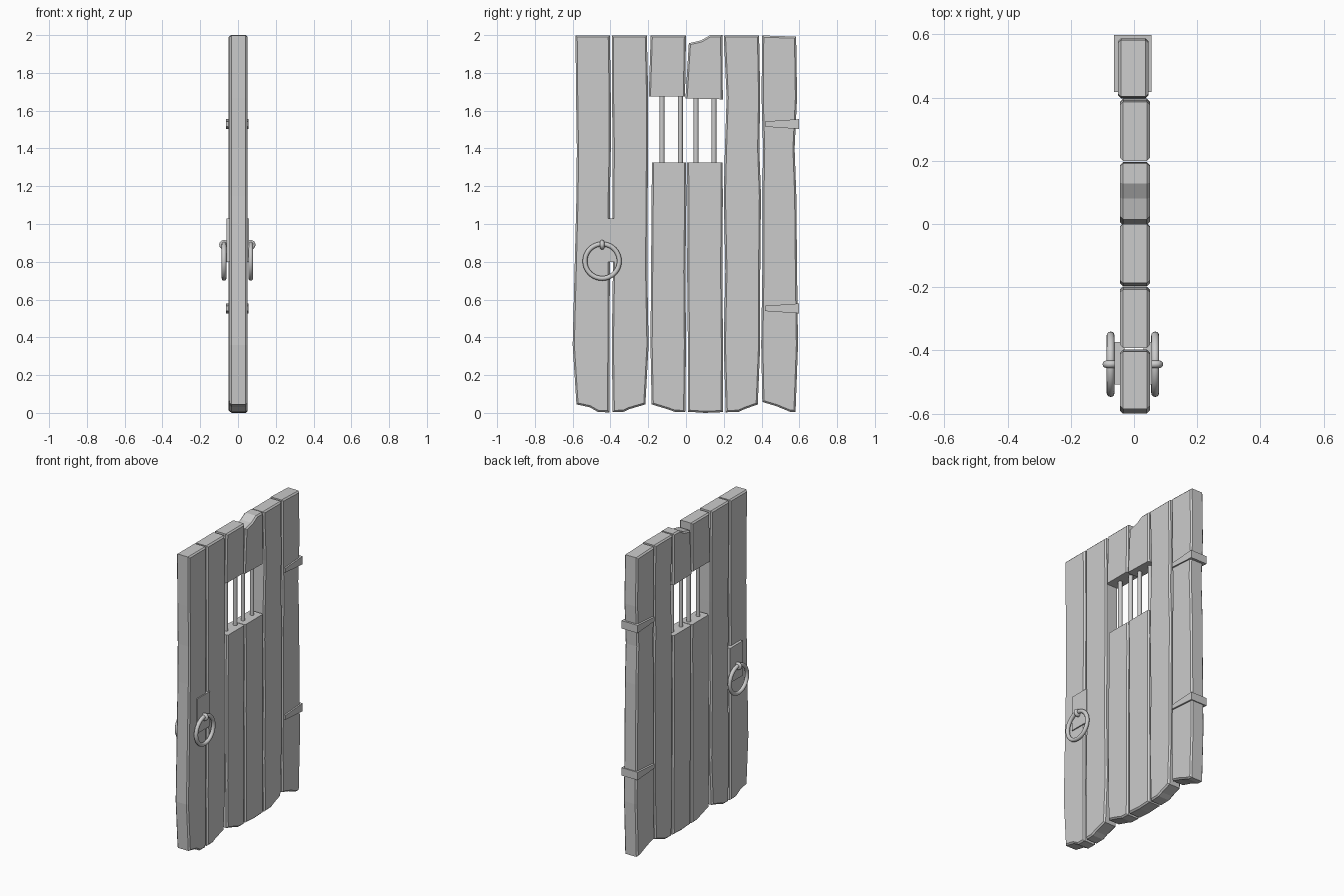
import bpy, bmesh, math

if "Cube" in bpy.data.objects:
    bpy.data.objects.remove(bpy.data.objects["Cube"])

LEVELS = [1.67, 1.4, 1.15, 0.75, 0.36]


def prism(name, outline, x0, x1, bevel=0.0):
    """Extrude a (y, z) outline through x; bevel its rims except at the window."""
    bm = bmesh.new()
    front = [bm.verts.new((x0, y, z)) for y, z in outline]
    back = [bm.verts.new((x1, y, z)) for y, z in outline]
    n = len(outline)
    rims = [bm.faces.new(front), bm.faces.new(back[::-1])]
    for i in range(n):
        j = (i + 1) % n
        bm.faces.new((front[j], front[i], back[i], back[j]))
    bmesh.ops.recalc_face_normals(bm, faces=bm.faces)
    if bevel:
        edges = [e for f in rims for e in f.edges
                 if not all(1.3 < v.co.z < 1.69 and -0.21 < v.co.y < 0.197 for v in e.verts)
                 or abs(e.verts[0].co.z - e.verts[1].co.z) > 0.1]
        bmesh.ops.bevel(bm, geom=edges, offset=bevel, segments=1,
                        affect='EDGES', profile=0.5)
    mesh = bpy.data.meshes.new(name)
    bm.to_mesh(mesh)
    bm.free()
    ob = bpy.data.objects.new(name, mesh)
    bpy.context.collection.objects.link(ob)
    return ob


def plank(name, top, left, right, bottom, levels=LEVELS, x0=-0.044, x1=0.05):
    """top runs left to right, bottom runs right to left."""
    outline = top + list(zip(right, levels)) + bottom + list(zip(left, levels))[::-1]
    prism(name, outline, x0, x1, 0.009)


# Full-height planks
plank("plank_1", [(-0.585, 1.998), (-0.403, 1.998)],
      [-0.582, -0.578, -0.58, -0.59, -0.6],
      [-0.398, -0.398, -0.403, -0.403, -0.405],
      [(-0.406, 0.003), (-0.465, 0.004), (-0.51, 0.03), (-0.58, 0.045)])
plank("plank_2", [(-0.392, 1.998), (-0.207, 1.998)],
      [-0.392, -0.388, -0.39, -0.387, -0.393],
      [-0.2, -0.2, -0.203, -0.205, -0.198],
      [(-0.215, 0.045), (-0.3, 0.02), (-0.33, 0.006), (-0.388, 0.004)])
plank("plank_5", [(0.2, 1.998), (0.387, 1.998)],
      [0.215, 0.206, 0.2, 0.208, 0.2],
      [0.393, 0.388, 0.397, 0.393, 0.393],
      [(0.38, 0.045), (0.31, 0.02), (0.28, 0.006), (0.21, 0.003)])
plank("plank_6", [(0.403, 1.998), (0.583, 1.992)],
      [0.4, 0.408, 0.404, 0.404, 0.398],
      [0.588, 0.575, 0.584, 0.588, 0.593],
      [(0.58, 0.005), (0.55, 0.006), (0.48, 0.035), (0.404, 0.058)],
      x0=-0.05, x1=0.046)

# Planks split by the window
plank("plank_3_upper", [(-0.187, 1.998), (0.0, 1.998)], [], [],
      [(-0.005, 1.675), (-0.197, 1.675)])
plank("plank_4_upper",
      [(0.015, 1.957), (0.08, 1.972), (0.128, 2.0), (0.192, 2.0)], [], [],
      [(0.195, 1.66), (-0.003, 1.665)])
low = LEVELS[2:]
plank("plank_3_lower", [(-0.18, 1.325), (0.0, 1.325)],
      [-0.182, -0.185, -0.188], [0.002, -0.003, 0.0],
      [(-0.004, 0.004), (-0.06, 0.006), (-0.1, 0.02), (-0.182, 0.045)], low)
plank("plank_4_lower", [(0.004, 1.325), (0.193, 1.325)],
      [0.008, 0.006, 0.01], [0.195, 0.192, 0.196],
      [(0.195, 0.004), (0.1, 0.0), (0.01, 0.006)], low)

# Window bars
for i, y in enumerate([-0.127, -0.03, 0.053, 0.148]):
    bpy.ops.mesh.primitive_cylinder_add(vertices=16, radius=0.013, depth=0.38,
                                        location=(0.0, y, 1.5))
    bpy.context.object.name = f"window_bar_{i + 1}"
    bpy.ops.object.shade_smooth_by_angle()

# Tapered hinge straps wrapping the edge
for name, z in (("lower_hinge", 0.553), ("upper_hinge", 1.529)):
    prism(name, [(0.418, z + 0.014), (0.598, z + 0.026),
                 (0.598, z - 0.026), (0.418, z - 0.014)], -0.063, 0.056)


def torus(name, loc, rot, major, minor, seg):
    bpy.ops.mesh.primitive_torus_add(location=loc, rotation=rot, major_radius=major,
                                     minor_radius=minor, major_segments=seg,
                                     minor_segments=12)
    bpy.context.object.name = name
    bpy.ops.object.shade_smooth_by_angle(angle=math.radians(60))


# Pull ring, staple and plate on both faces
for side, x0, x1, xr in (("left", -0.062, -0.03, -0.074), ("right", 0.03, 0.057, 0.067)):
    prism(f"{side}_handle_plate", [(-0.508, 0.8), (-0.374, 0.8),
                                   (-0.374, 1.03), (-0.508, 1.03)], x0, x1)
    torus(f"{side}_pull_ring", (xr, -0.444, 0.803), (0, math.pi / 2, 0), 0.091, 0.0125, 40)
    torus(f"{side}_ring_staple", (xr, -0.444, 0.89), (math.pi / 2, 0, 0), 0.0135, 0.012, 20)
